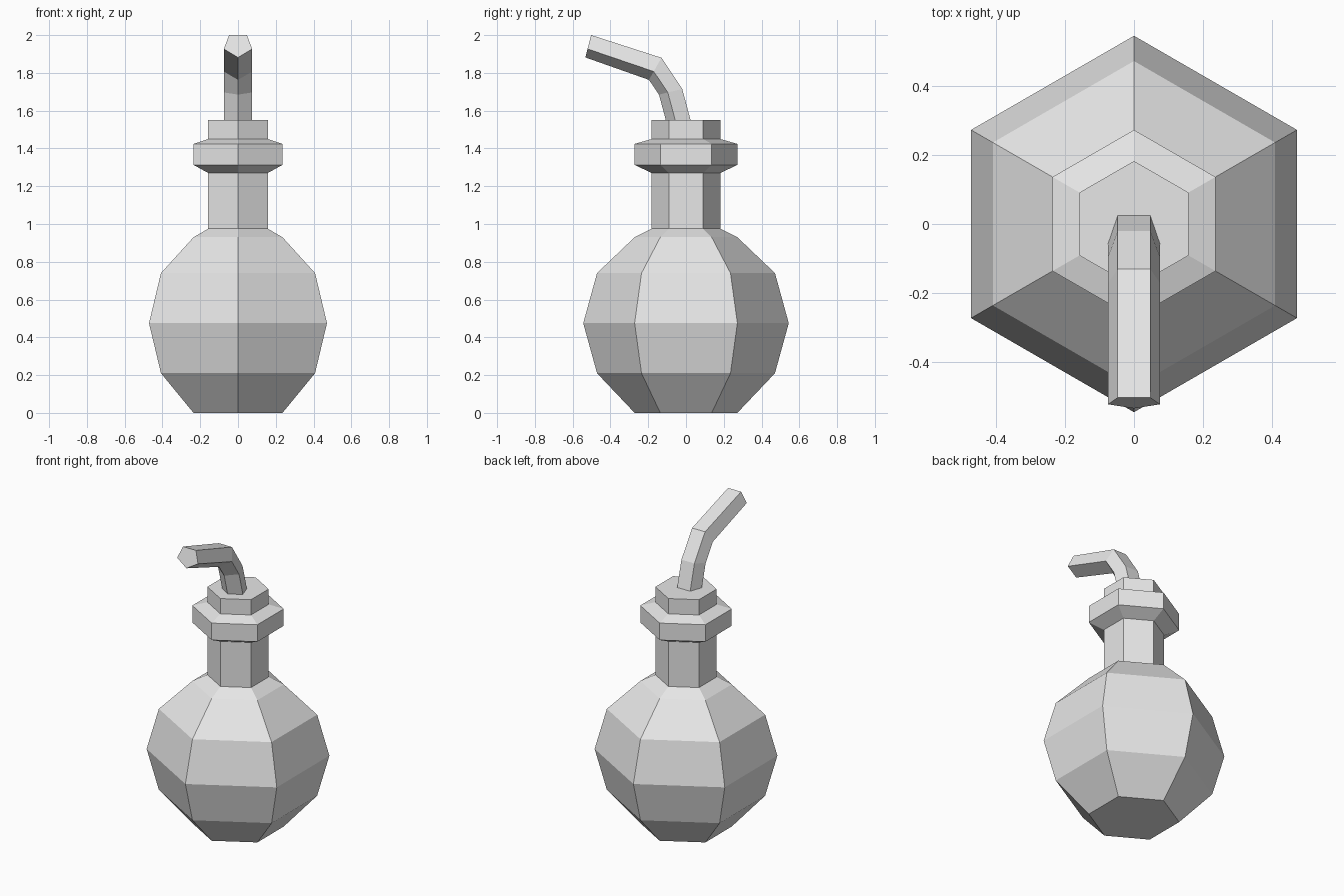
import bpy
import math

cube = bpy.data.objects.get("Cube")
if cube:
    bpy.data.objects.remove(cube, do_unlink=True)

grey = bpy.data.materials.new("light_grey")
grey.use_nodes = True
colour = (0.8, 0.8, 0.8, 1)
grey.diffuse_color = colour
grey.node_tree.nodes["Principled BSDF"].inputs["Base Color"].default_value = colour


def loft(name, rings):
    """Skin equal-sized rings in order and cap both ends, flat shaded."""
    n = len(rings[0])
    verts = [v for ring in rings for v in ring]
    faces = [tuple(reversed(range(n))),
             tuple(range(len(verts) - n, len(verts)))]
    for r in range(len(rings) - 1):
        a, b = r * n, (r + 1) * n
        for i in range(n):
            j = (i + 1) % n
            faces.append((a + i, a + j, b + j, b + i))
    mesh = bpy.data.meshes.new(name)
    mesh.from_pydata(verts, [], faces)
    mesh.materials.append(grey)
    mesh.update()
    obj = bpy.data.objects.new(name, mesh)
    bpy.context.collection.objects.link(obj)
    return obj


def hexagon(radius, z):
    """Six-sided ring with corners towards the front and back."""
    angles = [math.pi / 2 + i * math.pi / 3 for i in range(6)]
    return [(radius * math.cos(a), radius * math.sin(a), z) for a in angles]


def pentagon(top, bottom):
    """Five-sided straw section: flat on top, pointed underneath."""
    def point(x, t):
        return (x, top[0] + (bottom[0] - top[0]) * t,
                top[1] + (bottom[1] - top[1]) * t)
    return [point(0.047, 0), point(-0.047, 0), point(-0.075, 0.62),
            point(0, 1), point(0.075, 0.62)]


# Flask: round belly, neck, collar and lip
NECK, COLLAR = 0.182, 0.272
profile = [(0.272, 0), (0.471, 0.21), (0.544, 0.475), (0.471, 0.74),
           (0.272, 0.93), (NECK, 0.975), (NECK, 1.27), (COLLAR, 1.313),
           (COLLAR, 1.424), (NECK, 1.45), (NECK, 1.55)]
loft("flask", [hexagon(r, z) for r, z in profile])

# Bent straw: upper and lower (y, z) of each section, base sunk in the lip
sections = [((0.035, 1.51), (-0.096, 1.51)),
            ((-0.02, 1.715), (-0.143, 1.685)),
            ((-0.13, 1.88), (-0.196, 1.763)),
            ((-0.502, 2.0), (-0.533, 1.882))]
loft("straw", [pentagon(t, b) for t, b in sections])
